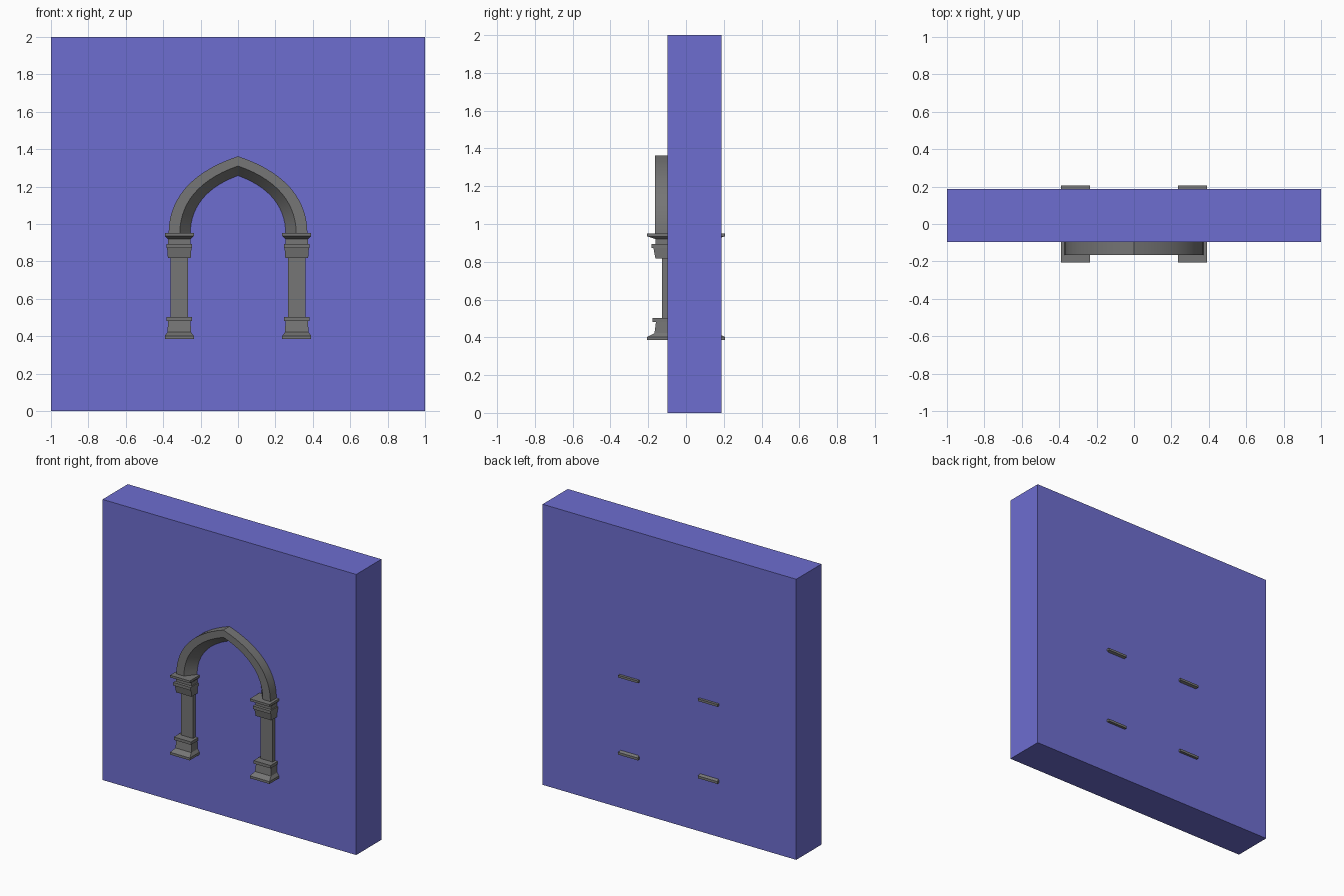
import bpy, bmesh
from mathutils import Vector

if "Cube" in bpy.data.objects:
    bpy.data.objects.remove(bpy.data.objects["Cube"])


def material(name, rgb):
    m = bpy.data.materials.new(name)
    m.diffuse_color = (*rgb, 1)
    m.use_nodes = True
    m.node_tree.nodes["Principled BSDF"].inputs["Base Color"].default_value = m.diffuse_color
    return m


blue = material("wall blue", (0.155, 0.155, 0.63))
stone = material("stone grey", (0.18, 0.18, 0.18))


def make_object(name, rings, mat, cap=True):
    """Loft closed rings of points into a solid."""
    bm = bmesh.new()
    loops = [[bm.verts.new(p) for p in ring] for ring in rings]
    n = len(loops[0])
    for a, b in zip(loops, loops[1:]):
        for i in range(n):
            j = (i + 1) % n
            bm.faces.new((a[i], a[j], b[j], b[i]))
    if cap:
        bm.faces.new(loops[0])
        bm.faces.new(loops[-1])
    bmesh.ops.recalc_face_normals(bm, faces=bm.faces)
    mesh = bpy.data.meshes.new(name)
    bm.to_mesh(mesh)
    bm.free()
    obj = bpy.data.objects.new(name, mesh)
    bpy.context.collection.objects.link(obj)
    mesh.materials.append(mat)
    return obj


def rect(cx, cy, z, hx, hy):
    return [(cx + sx * hx, cy + sy * hy, z)
            for sx, sy in ((-1, -1), (1, -1), (1, 1), (-1, 1))]


# Solid wall slab
make_object("wall", [rect(0, 0.045, z, 1, 0.142) for z in (0, 2)], blue)

# Columns: (height, half width), stretched in depth through the wall
profile = [(0.385, 0.0775), (0.402, 0.0775), (0.422, 0.063), (0.482, 0.060),
           (0.482, 0.067), (0.503, 0.067), (0.503, 0.0475), (0.817, 0.0475),
           (0.817, 0.061), (0.872, 0.065), (0.872, 0.069), (0.894, 0.069),
           (0.894, 0.061), (0.920, 0.061), (0.935, 0.0775), (0.951, 0.0775)]
for side, cx in (("left", -0.314), ("right", 0.314)):
    make_object(side + "_column",
                [rect(cx, 0, z, h, h * 2.65) for z, h in profile], stone)


# Pointed arch: chamfered section swept along two mirrored curves
def curve_point(t, half_span, rise):
    p = [Vector(v) for v in ((1, 0), (1, 0.44), (0.68, 0.80), (0, 1))]
    u = 1 - t
    v = p[0] * u**3 + p[1] * 3 * u * u * t + p[2] * 3 * u * t * t + p[3] * t**3
    return v.x * half_span, 0.95 + v.y * rise


# Section points: half span, rise, depth
section = [(0.371, 0.412, -0.165), (0.311, 0.36, -0.165),
           (0.253, 0.307, -0.095), (0.253, 0.307, 0.095),
           (0.311, 0.36, 0.165), (0.371, 0.412, 0.165)]
steps = 14
path = [(1, i / steps) for i in range(steps + 1)]
path += [(-1, i / steps) for i in range(steps - 1, -1, -1)]
rings = []
for sign, t in path:
    ring = []
    for span, rise, y in section:
        x, z = curve_point(t, span, rise)
        ring.append((sign * x, y, z))
    rings.append(ring)
arch = make_object("pointed_arch", rings, stone)
bpy.context.view_layer.objects.active = arch
arch.select_set(True)
bpy.ops.object.shade_smooth_by_angle(angle=0.45)
